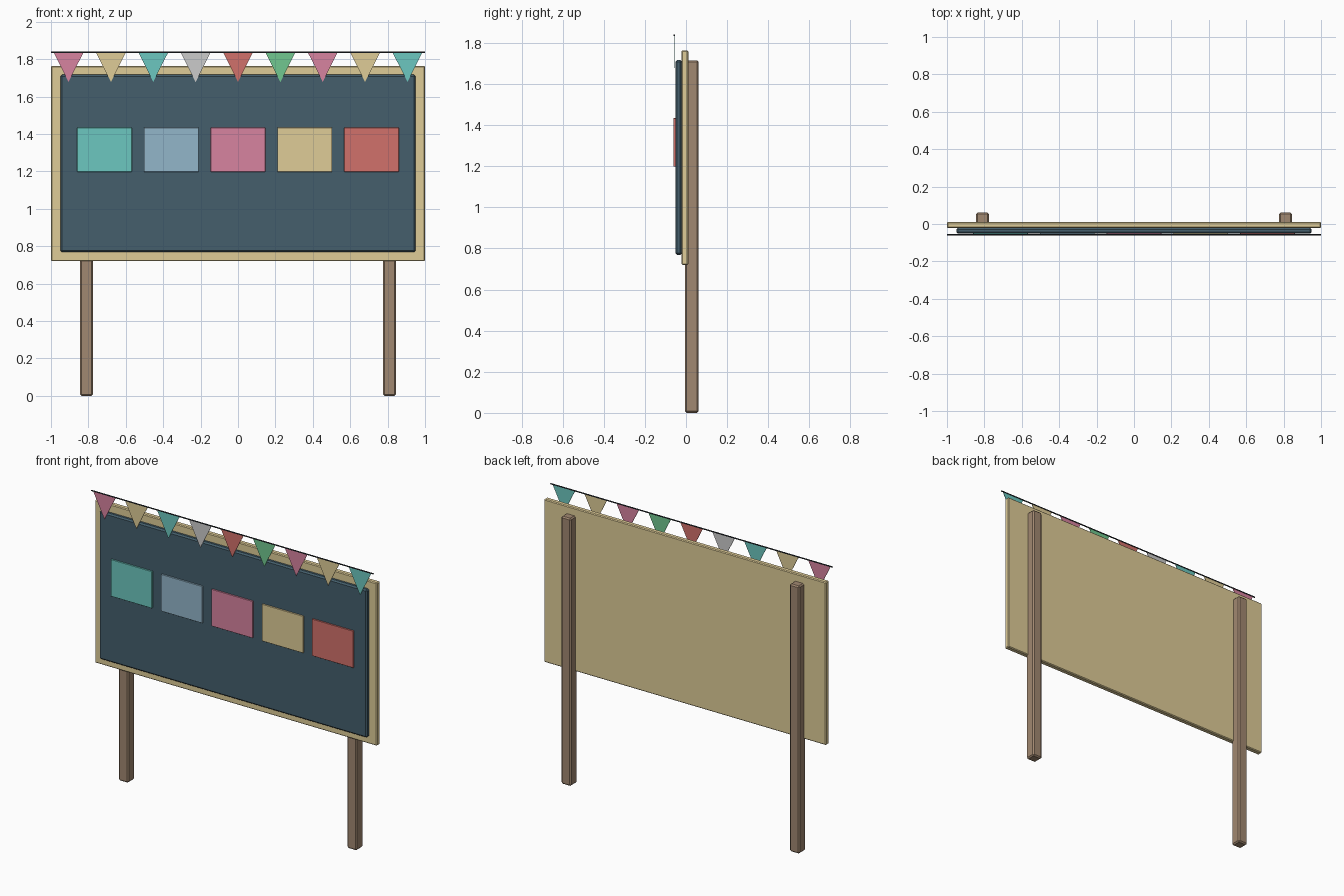
import bpy, bmesh
from mathutils import Matrix

if "Cube" in bpy.data.objects:
    bpy.data.objects.remove(bpy.data.objects["Cube"])


def material(name, rgb):
    m = bpy.data.materials.new(name)
    m.diffuse_color = (*[(c / 255) ** 2.2 for c in rgb], 1)
    m.use_nodes = True
    m.node_tree.nodes["Principled BSDF"].inputs["Base Color"].default_value = m.diffuse_color
    return m


MATS = {n: material(n, c) for n, c in {
    "wood": (160, 135, 112), "cream": (222, 203, 150), "slate": (70, 95, 108),
    "teal": (108, 198, 190), "blue": (145, 180, 200), "pink": (214, 130, 158),
    "red": (208, 112, 106), "white": (214, 214, 214), "green": (112, 198, 142),
    "cord": (45, 50, 55)}.items()}


def add_object(name, bm, mat):
    bmesh.ops.recalc_face_normals(bm, faces=bm.faces)
    me = bpy.data.meshes.new(name)
    bm.to_mesh(me)
    bm.free()
    ob = bpy.data.objects.new(name, me)
    me.materials.append(MATS[mat])
    bpy.context.collection.objects.link(ob)
    return ob


def box(name, x, y, z, mat, bevel=0):
    """Box from (min, max) ranges, with an optional chamfer."""
    bm = bmesh.new()
    bmesh.ops.create_cube(bm, size=1)
    for v in bm.verts:
        v.co = [r[0] + (c + 0.5) * (r[1] - r[0]) for c, r in zip(v.co, (x, y, z))]
    if bevel:
        bmesh.ops.bevel(bm, geom=bm.edges[:], offset=bevel, segments=1,
                        affect='EDGES', profile=0.5)
    return add_object(name, bm, mat)


def pennant(name, x, mat):
    """Thin triangle hanging from the cord."""
    bm = bmesh.new()
    tri = [(x - 0.08, 1.837), (x + 0.08, 1.837), (x, 1.678)]
    face = bm.faces.new([bm.verts.new((px, -0.059, pz)) for px, pz in tri])
    ext = bmesh.ops.extrude_face_region(bm, geom=[face])["geom"]
    bmesh.ops.translate(bm, vec=(0, 0.003, 0),
                        verts=[g for g in ext if isinstance(g, bmesh.types.BMVert)])
    return add_object(name, bm, mat)


# Backing panel and raised chalkboard
box("backing_panel", (-1, 1), (-0.022, 0.011), (0.72, 1.764), "cream", 0.005)
box("board_face", (-0.95, 0.95), (-0.052, -0.02), (0.768, 1.717), "slate", 0.009)

# Posts behind the panel
for side, x in (("left", -0.81), ("right", 0.81)):
    box(side + "_post", (x - 0.034, x + 0.034), (-0.006, 0.061), (0, 1.715), "wood", 0.008)

# Row of pinned cards
for i, mat in enumerate(("teal", "blue", "pink", "cream", "red")):
    x = (i - 2) * 0.357
    box(f"card_{i + 1}", (x - 0.146, x + 0.146), (-0.061, -0.05), (1.198, 1.434), mat, 0.001)

# Bunting cord
bm = bmesh.new()
bmesh.ops.create_cone(bm, cap_ends=True, segments=8, radius1=0.004, radius2=0.004, depth=2,
                      matrix=Matrix.Translation((0, -0.057, 1.837)) @ Matrix.Rotation(1.570796, 4, 'Y'))
add_object("bunting_cord", bm, "cord")

# Bunting flags
flags = ("pink", "cream", "teal", "white", "red", "green", "pink", "cream", "teal")
for i, mat in enumerate(flags):
    pennant(f"bunting_flag_{i + 1}", (i - 4) * 0.2265, mat)
